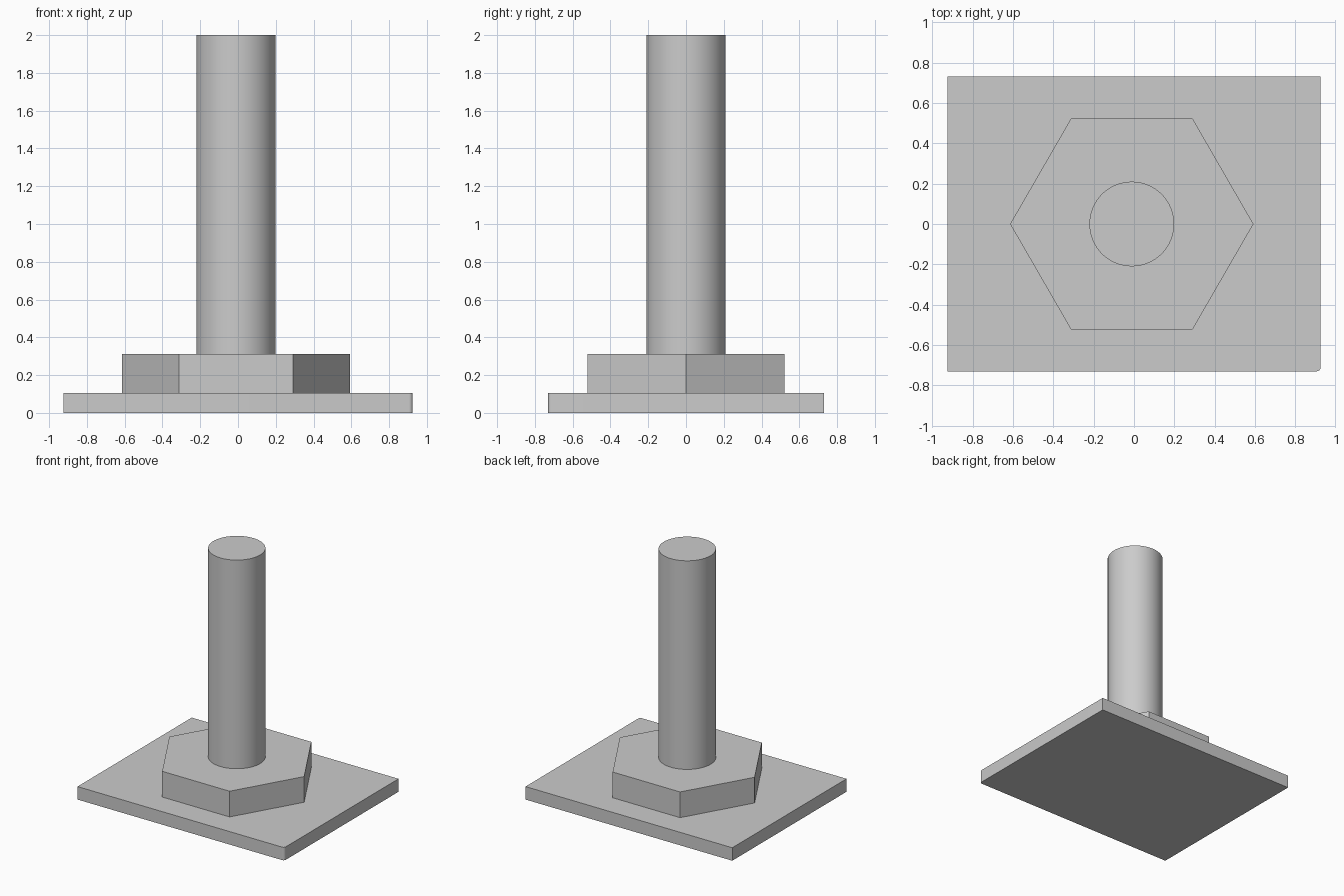
import bpy, bmesh, math

cube = bpy.data.objects.get("Cube")
if cube:
    bpy.data.objects.remove(cube, do_unlink=True)

# Single grey finish
GREY = (0.6, 0.6, 0.6, 1.0)
grey = bpy.data.materials.new("light grey metal")
grey.use_nodes = True
grey.diffuse_color = GREY
grey.node_tree.nodes["Principled BSDF"].inputs["Base Color"].default_value = GREY


def polygon(sides, radius, cx=0.0, cy=0.0):
    steps = [2 * math.pi * i / sides for i in range(sides)]
    return [(cx + radius * math.cos(a), cy + radius * math.sin(a)) for a in steps]


def extrude_outline(name, outline, bottom, top, smooth=False):
    bm = bmesh.new()
    base = bm.faces.new([bm.verts.new((x, y, bottom)) for x, y in outline])
    cap = bmesh.ops.extrude_face_region(bm, geom=[base], use_keep_orig=True)
    verts = [v for v in cap["geom"] if isinstance(v, bmesh.types.BMVert)]
    bmesh.ops.translate(bm, verts=verts, vec=(0, 0, top - bottom))
    bmesh.ops.recalc_face_normals(bm, faces=bm.faces)
    mesh = bpy.data.meshes.new(name)
    bm.to_mesh(mesh)
    bm.free()
    mesh.materials.append(grey)
    obj = bpy.data.objects.new(name, mesh)
    bpy.context.collection.objects.link(obj)
    if smooth:
        bpy.ops.object.select_all(action="DESELECT")
        obj.select_set(True)
        bpy.context.view_layer.objects.active = obj
        bpy.ops.object.shade_smooth_by_angle(angle=math.radians(30))
    return obj


# Base plate with one small rounded corner at the front left
HX, HY, R = 0.925, 0.73, 0.02
arc = [math.radians(-90 + 15 * i) for i in range(7)]
corner = [(HX - R + R * math.cos(a), -HY + R + R * math.sin(a)) for a in arc]
plate = [(-HX, HY), (-HX, -HY)] + corner + [(HX, HY)]
extrude_outline("base_plate", plate, 0, 0.105, smooth=True)

# Hexagonal collar and round post share a slightly offset axis
AXIS_X = -0.011
extrude_outline("hex_collar", polygon(6, 0.603, AXIS_X), 0.105, 0.313)
extrude_outline("round_post", polygon(64, 0.21, AXIS_X), 0.313, 2.0, smooth=True)
